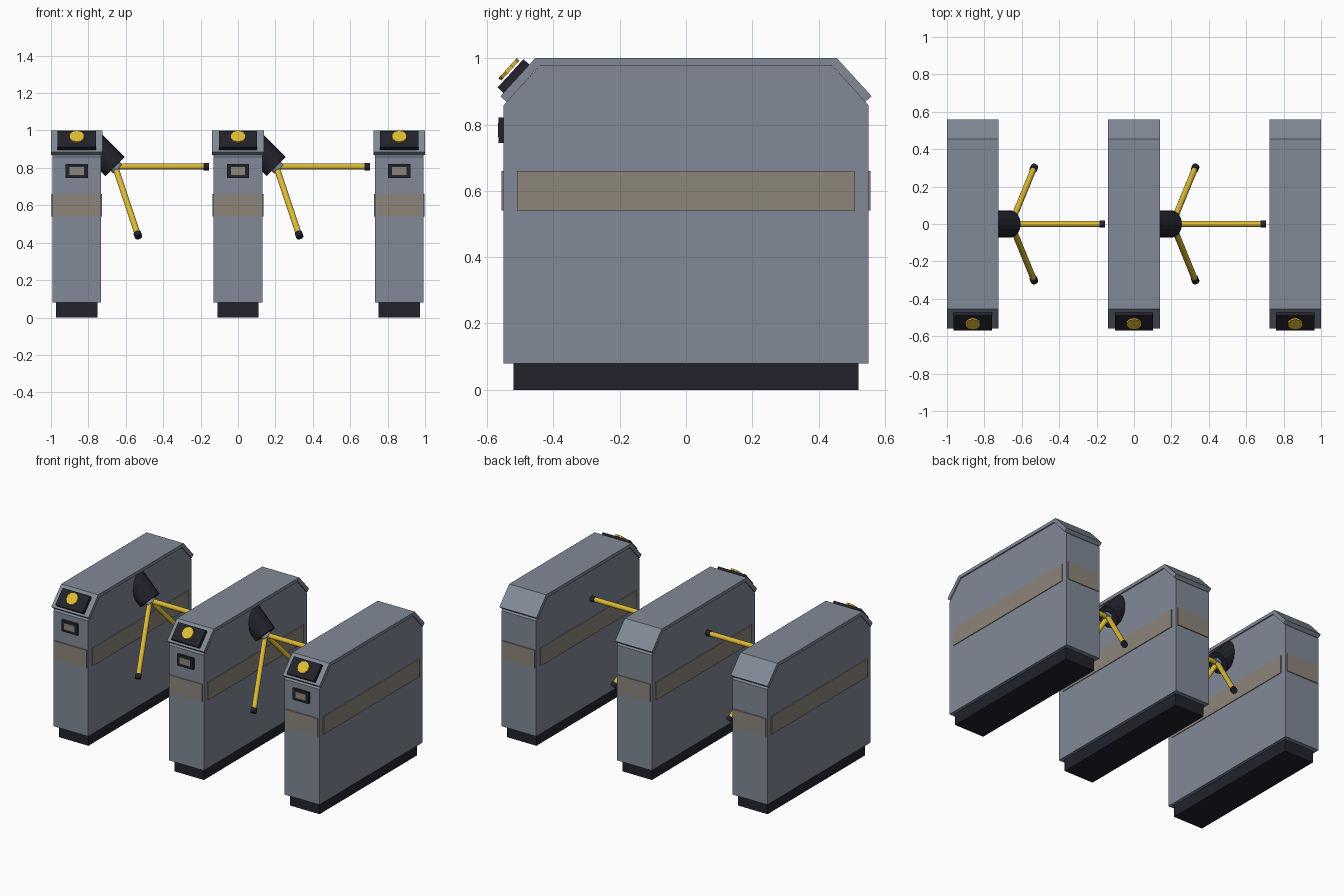
import bpy, bmesh, math
from mathutils import Vector, Matrix

cube = bpy.data.objects.get("Cube")
if cube:
    bpy.data.objects.remove(cube, do_unlink=True)


def material(name, rgb):
    m = bpy.data.materials.new(name)
    m.use_nodes = True
    colour = (*rgb, 1)
    m.diffuse_color = colour
    m.node_tree.nodes["Principled BSDF"].inputs["Base Color"].default_value = colour
    return m


steel = material("steel grey", (0.22, 0.255, 0.31))
black = material("blue black", (0.016, 0.016, 0.026))
tan = material("tan panel", (0.27, 0.235, 0.195))
yellow = material("yellow", (0.73, 0.5, 0.035))


def finish(bm, name, mat):
    bmesh.ops.recalc_face_normals(bm, faces=bm.faces)
    mesh = bpy.data.meshes.new(name)
    bm.to_mesh(mesh)
    bm.free()
    mesh.materials.append(mat)
    obj = bpy.data.objects.new(name, mesh)
    bpy.context.collection.objects.link(obj)
    return obj


def box(name, centre, size, mat, tilt=0.0):
    bm = bmesh.new()
    m = Matrix.Translation(centre) @ Matrix.Rotation(tilt, 4, "X") @ Matrix.Diagonal((*size, 1))
    bmesh.ops.create_cube(bm, size=1, matrix=m)
    return finish(bm, name, mat)


def prism(name, x, half, profile, mat):
    """Extrude a (y, z) outline across x."""
    bm = bmesh.new()
    face = bm.faces.new([bm.verts.new((x - half, y, z)) for y, z in profile])
    new = bmesh.ops.extrude_face_region(bm, geom=[face])["geom"]
    verts = [v for v in new if isinstance(v, bmesh.types.BMVert)]
    bmesh.ops.translate(bm, verts=verts, vec=(2 * half, 0, 0))
    return finish(bm, name, mat)


def rod(name, a, b, radius, mat, sides=12):
    """Cylinder from point a to point b."""
    bm = bmesh.new()
    axis = b - a
    m = Matrix.Translation((a + b) / 2) @ axis.to_track_quat("Z", "Y").to_matrix().to_4x4()
    bmesh.ops.create_cone(bm, cap_ends=True, segments=sides, radius1=radius,
                          radius2=radius, depth=axis.length, matrix=m)
    return finish(bm, name, mat)


def mirrored(half):
    return half + [(-y, z) for y, z in reversed(half)]


# Cabinet outline and the folded lid above it
body_outline = mirrored([(-0.55, 0.08), (-0.55, 0.858), (-0.44, 0.978)])
outer = mirrored([(-0.56, 0.885), (-0.455, 1.0)])
inner = mirrored([(-0.54, 0.868), (-0.441, 0.978)])
lid_outline = outer + inner[::-1]

# Sloped front panel frame
slope = Vector((0, 0.105, 0.115)).normalized()
normal = Vector((0, -slope.z, slope.y))
slope_angle = math.atan2(slope.z, slope.y)


def cabinet(tag, x):
    box("base_" + tag, (x, 0, 0.04), (0.22, 1.04, 0.08), black)
    prism("body_" + tag, x, 0.13, body_outline, steel)
    prism("lid_" + tag, x, 0.138, lid_outline, steel)

    # Tan bands on all four sides
    for side, s in (("right", -1), ("left", 1)):
        box(f"{side}_band_{tag}", (x + s * 0.13, 0, 0.6), (0.01, 1.02, 0.12), tan)
    for side, s in (("front", -1), ("back", 1)):
        box(f"{side}_band_{tag}", (x, s * 0.55, 0.6), (0.24, 0.012, 0.12), tan)

    # Card reader with its screen
    box("reader_" + tag, (x, -0.555, 0.783), (0.118, 0.02, 0.076), black)
    box("reader_screen_" + tag, (x, -0.565, 0.784), (0.076, 0.003, 0.042), tan)

    # Sloped indicator panel with a round lamp
    mid = Vector((x, -0.5075, 0.9425))
    box("indicator_panel_" + tag, mid + normal * 0.012 - slope * 0.006,
        (0.204, 0.116, 0.024), black, slope_angle)
    rod("indicator_lamp_" + tag, mid + normal * 0.03, mid + normal * 0.041, 0.041, yellow, 10)


def tripod(tag, x):
    axis = Vector((1, 0, -1)).normalized()
    origin = Vector((x + 0.205, 0, 0.807))
    rod("hub_" + tag, origin - axis * 0.18, origin, 0.072, black, 16)
    rod("hub_nub_" + tag, origin, origin + axis * 0.02, 0.034, steel, 16)
    # Three arms turned around the hub axis
    for i in range(3):
        d = Matrix.Rotation(i * math.tau / 3, 3, axis) @ Vector((1, 0, 0))
        rod(f"arm_{i + 1}_{tag}", origin, origin + d * 0.475, 0.016, yellow)
        rod(f"arm_tip_{i + 1}_{tag}", origin + d * 0.472, origin + d * 0.502, 0.02, black)


for tag, x in (("right", -0.862), ("middle", 0.0), ("left", 0.862)):
    cabinet(tag, x)
    if tag != "left":
        tripod(tag, x)
